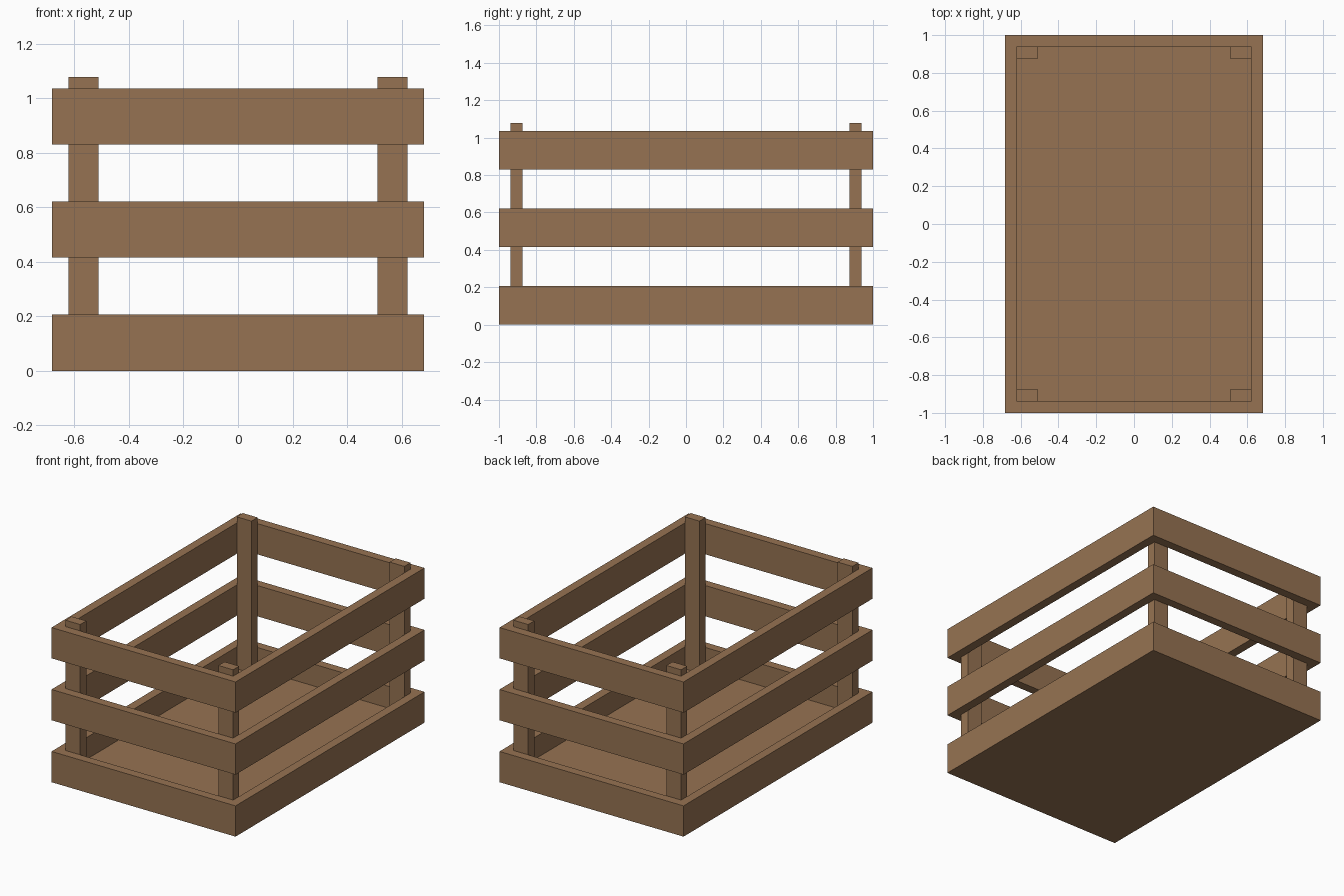
import bpy, bmesh

if "Cube" in bpy.data.objects:
    bpy.data.objects.remove(bpy.data.objects["Cube"])

HX, HY = 0.682, 1.0      # outer half size
T = 0.06                 # board thickness
H = 0.206                # board height

wood = bpy.data.materials.new("brown wood")
wood.diffuse_color = (0.305, 0.171, 0.084, 1)
wood.use_nodes = True
wood.node_tree.nodes["Principled BSDF"].inputs["Base Color"].default_value = wood.diffuse_color


def finish(name, bm):
    bmesh.ops.recalc_face_normals(bm, faces=bm.faces)
    me = bpy.data.meshes.new(name)
    bm.to_mesh(me)
    bm.free()
    me.materials.append(wood)
    bpy.context.collection.objects.link(bpy.data.objects.new(name, me))


def box(name, x0, x1, y0, y1, z0, z1):
    bm = bmesh.new()
    bmesh.ops.create_cube(bm, size=1)
    for v in bm.verts:
        v.co = (x1 if v.co.x > 0 else x0, y1 if v.co.y > 0 else y0,
                z1 if v.co.z > 0 else z0)
    finish(name, bm)


def frame(name, z0, floor=None):
    """Mitred rectangular band of boards; with a floor it becomes a tray."""
    bm = bmesh.new()

    def loop(d, z):
        return [bm.verts.new((sx * (HX - d), sy * (HY - d), z))
                for sx, sy in ((-1, -1), (1, -1), (1, 1), (-1, 1))]

    z1 = z0 + H
    inner_low = z0 if floor is None else floor
    loops = [loop(0, z0), loop(0, z1), loop(T, z1), loop(T, inner_low)]
    pairs = list(zip(loops, loops[1:]))
    if floor is None:
        pairs.append((loops[3], loops[0]))
    else:
        bm.faces.new(loops[0])
        bm.faces.new(loops[3])
    for a, b in pairs:
        for i in range(4):
            j = (i + 1) % 4
            bm.faces.new((a[i], a[j], b[j], b[i]))
    finish(name, bm)


# Bottom tray and the two slat bands above it
frame("bottom_tray", 0.0, floor=T)
frame("middle_slats", 0.415)
frame("top_slats", 0.83)

# Corner posts inside the slats
for sx, side in ((-1, "left"), (1, "right")):
    for sy, end in ((-1, "front"), (1, "back")):
        xs = sorted((sx * 0.512, sx * 0.621))
        ys = sorted((sy * 0.874, sy * 0.939))
        box(f"{end}_{side}_post", *xs, *ys, T, 1.078)
